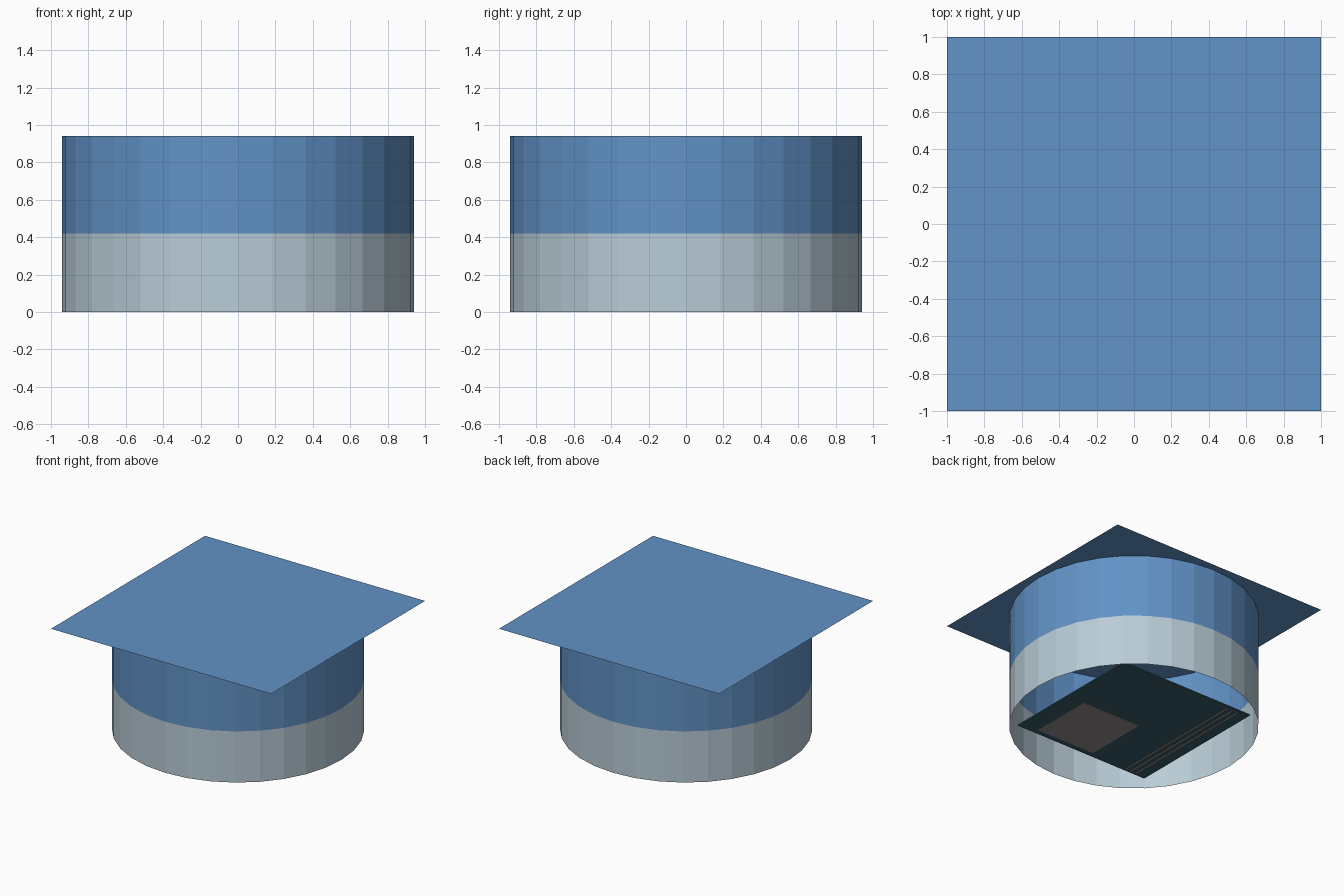
import bpy, bmesh
from mathutils import Matrix

cube = bpy.data.objects.get("Cube")
if cube:
    bpy.data.objects.remove(cube, do_unlink=True)


def material(name, rgb):
    """Flat material from 0-255 display values, stored as linear."""
    lin = [((c / 255 + 0.055) / 1.055) ** 2.4 for c in rgb]
    m = bpy.data.materials.new(name)
    m.use_nodes = True
    m.diffuse_color = (*lin, 1)
    bsdf = m.node_tree.nodes["Principled BSDF"]
    bsdf.inputs["Base Color"].default_value = (*lin, 1)
    bsdf.inputs["Roughness"].default_value = 0.8
    return m


blue = material("blue", (98, 147, 199))
pale_grey = material("pale_grey", (185, 204, 215))
dark_teal = material("dark_teal", (55, 94, 107))
mid_grey = material("mid_grey", (145, 140, 139))
tan = material("tan", (196, 160, 134))


def finish(name, bm, mat):
    mesh = bpy.data.meshes.new(name)
    bm.to_mesh(mesh)
    bm.free()
    mesh.materials.append(mat)
    obj = bpy.data.objects.new(name, mesh)
    bpy.context.collection.objects.link(obj)
    return obj


def band(name, z0, z1, mat):
    """Open faceted tube between two heights."""
    bm = bmesh.new()
    bmesh.ops.create_cone(bm, cap_ends=False, segments=32, radius1=RADIUS,
                          radius2=RADIUS, depth=z1 - z0,
                          matrix=Matrix.Translation((0, 0, (z0 + z1) / 2)))
    return finish(name, bm, mat)


def slab(name, x, y, z0, z1, sx, sy, mat):
    """Thin box centred on x, y."""
    bm = bmesh.new()
    place = Matrix.Translation((x, y, (z0 + z1) / 2))
    bmesh.ops.create_cube(bm, size=1,
                          matrix=place @ Matrix.Diagonal((sx, sy, z1 - z0, 1)))
    return finish(name, bm, mat)


RADIUS, SPLIT, TOP = 0.94, 0.42, 0.94
PLATE = 0.048

# Two-colour open drum
band("lower_wall", 0, SPLIT, pale_grey)
band("upper_wall", SPLIT, TOP, blue)

# Square sheet closing the top
bm = bmesh.new()
bmesh.ops.create_grid(bm, x_segments=1, y_segments=1, size=1,
                      matrix=Matrix.Translation((0, 0, TOP)))
finish("top_sheet", bm, blue)

# Plate inside the drum, with its painted underside
slab("inner_plate", 0, 0, PLATE, PLATE + 0.01, 1.24, 1.24, dark_teal)
slab("plate_panel", 0.195, -0.3, PLATE - 0.004, PLATE, 0.54, 0.54, mid_grey)
for i in range(3):
    slab(f"plate_line_{i + 1}", -0.52 + 0.05 * i, 0, PLATE - 0.004, PLATE,
         0.008, 1.19, tan)
